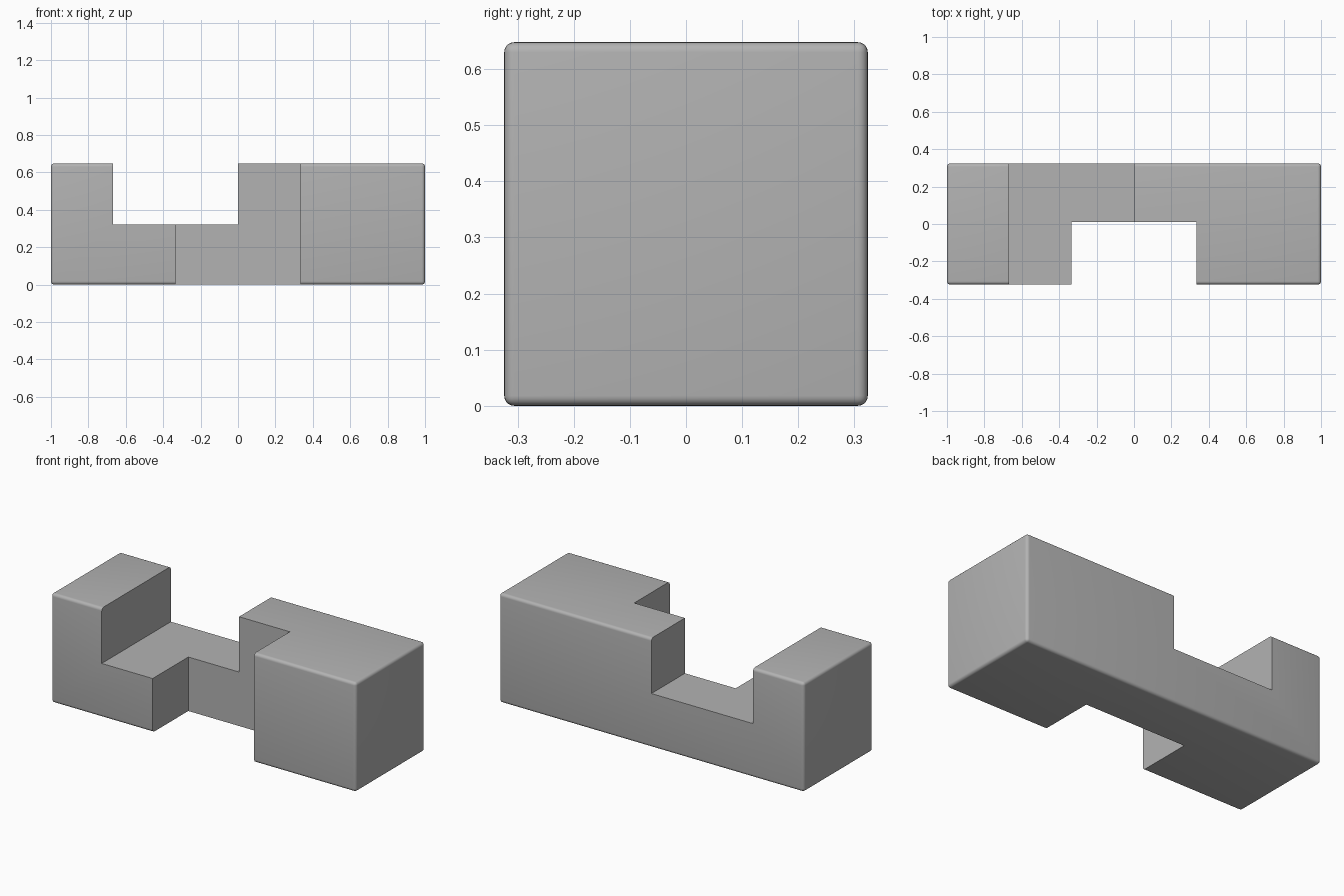
import bpy

# Remove the default cube
old = bpy.data.objects.get("Cube")
if old:
    bpy.data.objects.remove(old, do_unlink=True)

# Plain grey material
GREY = (0.45, 0.45, 0.45, 1.0)
grey = bpy.data.materials.new("plain grey")
grey.use_nodes = True
grey.diffuse_color = GREY
grey.node_tree.nodes["Principled BSDF"].inputs["Base Color"].default_value = GREY

WIDTH = 0.648
HALF = WIDTH / 2


def box(name, low, high):
    """Axis-aligned box between two corners."""
    centre = [(a + b) / 2 for a, b in zip(low, high)]
    bpy.ops.mesh.primitive_cube_add(size=1, location=centre)
    obj = bpy.context.object
    obj.name = name
    obj.scale = [b - a for a, b in zip(low, high)]
    bpy.ops.object.transform_apply(location=True, rotation=False, scale=True)
    obj.data.materials.append(grey)
    return obj


# Square beam with softly rounded edges
beam = box("notched_beam", (-1, -HALF, 0), (1, HALF, WIDTH))
bevel = beam.modifiers.new("rounded edges", "BEVEL")
bevel.width = 0.018
bevel.segments = 5

# Notch across the top, and notch through the front
cutters = [
    box("top_notch_cutter", (-0.667, -1, 0.32), (0, 1, 1)),
    box("front_notch_cutter", (-0.333, -1, -1), (0.333, 0.01, 1)),
]
for cutter in cutters:
    cutter.hide_render = True
    cut = beam.modifiers.new(cutter.name, "BOOLEAN")
    cut.operation = "DIFFERENCE"
    cut.solver = "EXACT"
    cut.object = cutter

# Apply the cuts, then shade smooth with crisp notch edges
bpy.ops.object.select_all(action="DESELECT")
beam.select_set(True)
bpy.context.view_layer.objects.active = beam
for modifier in list(beam.modifiers):
    bpy.ops.object.modifier_apply(modifier=modifier.name)
for cutter in cutters:
    bpy.data.objects.remove(cutter, do_unlink=True)
bpy.ops.object.shade_smooth_by_angle()
